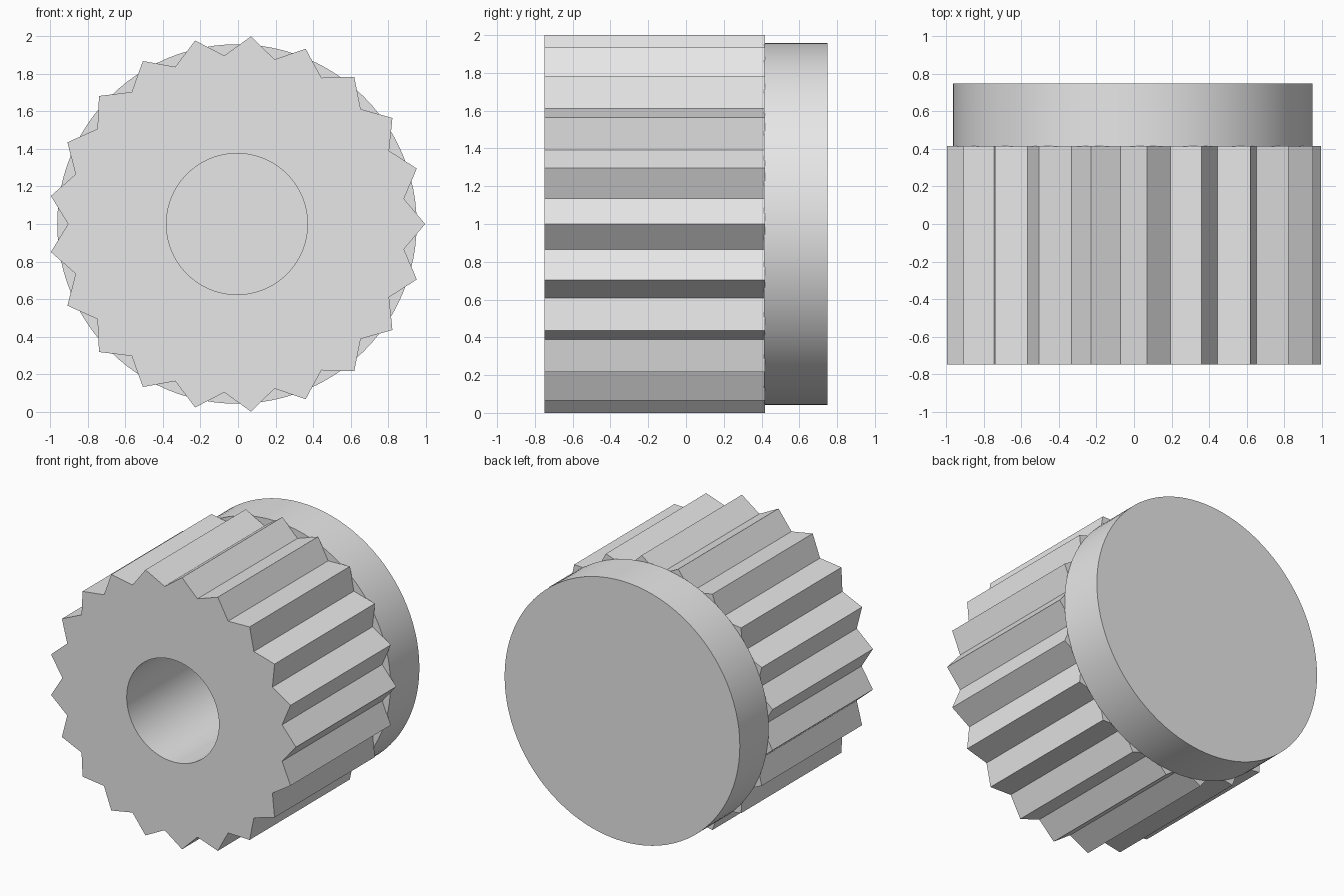
import bpy
import bmesh
from math import cos, sin, pi, radians
from mathutils import Matrix

cube = bpy.data.objects.get("Cube")
if cube:
    bpy.data.objects.remove(cube, do_unlink=True)

TEETH = 21
TIP, ROOT, BORE, RIM = 1.003, 0.90, 0.376, 0.958
CX, CZ = -0.0056, 1.0
FRONT, STEP, BACK = -0.75, 0.417, 0.75
SEGMENTS = 96

grey = bpy.data.materials.new("light grey")
grey.use_nodes = True
grey.diffuse_color = (0.8, 0.8, 0.8, 1)
grey.node_tree.nodes["Principled BSDF"].inputs["Base Color"].default_value = (0.8, 0.8, 0.8, 1)


def add_loop(bm, radii, y):
    """Closed ring of edges around the axis, one vertex per radius."""
    n = len(radii)
    verts = [bm.verts.new((CX + r * cos(2 * pi * i / n), y, CZ + r * sin(2 * pi * i / n)))
             for i, r in enumerate(radii)]
    return [bm.edges.new((verts[i], verts[(i + 1) % n])) for i in range(n)]


def extrude_profile(name, loops, y0, y1):
    """Fill the loops (inner ones become holes) and extrude along y."""
    bm = bmesh.new()
    edges = [e for radii in loops for e in add_loop(bm, radii, y0)]
    bmesh.ops.triangle_fill(bm, edges=edges, use_beauty=True, normal=(0, -1, 0))
    result = bmesh.ops.extrude_face_region(bm, geom=bm.faces[:], use_keep_orig=True)
    moved = [g for g in result["geom"] if isinstance(g, bmesh.types.BMVert)]
    bmesh.ops.translate(bm, verts=moved, vec=(0, y1 - y0, 0))
    bmesh.ops.recalc_face_normals(bm, faces=bm.faces[:])
    mesh = bpy.data.meshes.new(name)
    bm.to_mesh(mesh)
    bm.free()
    mesh.materials.append(grey)
    obj = bpy.data.objects.new(name, mesh)
    bpy.context.collection.objects.link(obj)
    bpy.ops.object.select_all(action="DESELECT")
    obj.select_set(True)
    bpy.context.view_layer.objects.active = obj
    bpy.ops.object.shade_smooth_by_angle(angle=radians(20))
    return obj


# Toothed body with a round bore
extrude_profile("toothed_body", [[TIP, ROOT] * TEETH, [BORE] * SEGMENTS], FRONT, STEP)

# Plain round flange that closes the bore at the back
extrude_profile("back_flange", [[RIM] * SEGMENTS], STEP - 0.003, BACK)
